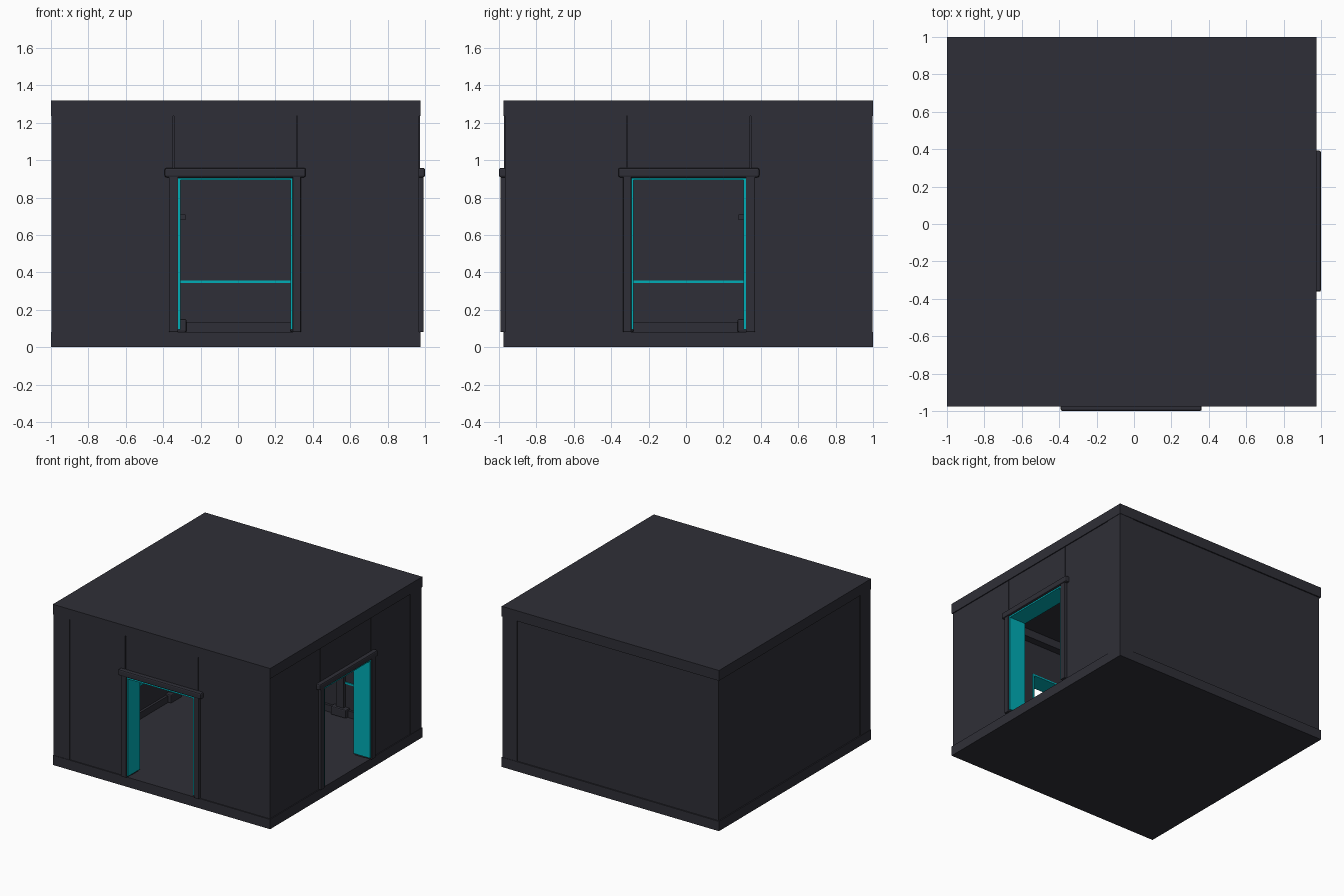
import bpy, bmesh

if "Cube" in bpy.data.objects:
    bpy.data.objects.remove(bpy.data.objects["Cube"])


def material(name, rgb):
    m = bpy.data.materials.new(name)
    m.diffuse_color = (*rgb, 1)
    m.use_nodes = True
    m.node_tree.nodes["Principled BSDF"].inputs["Base Color"].default_value = m.diffuse_color
    return m


DARK = material("charcoal panel", (0.028, 0.028, 0.038))
TEAL = material("teal light", (0.0, 0.42, 0.47))


def box(name, x, y, z, mat=DARK, bevel=0.0):
    bm = bmesh.new()
    bmesh.ops.create_cube(bm, size=1)
    for v in bm.verts:
        v.co = [(r[0] + r[1]) / 2 + c * (r[1] - r[0]) for c, r in zip(v.co, (x, y, z))]
    me = bpy.data.meshes.new(name)
    bm.to_mesh(me)
    bm.free()
    me.materials.append(mat)
    ob = bpy.data.objects.new(name, me)
    bpy.context.collection.objects.link(ob)
    if bevel:
        mod = ob.modifiers.new("soft edges", "BEVEL")
        mod.width = bevel
        mod.segments = 2
    return ob


def pair(name, x, y, z, mat=DARK, bevel=0.0):
    """A part on the front or back, and its copy across the room diagonal."""
    box(name, x, y, z, mat, bevel)
    box(name + "_side", (-y[1], -y[0]), (-x[1], -x[0]), z, mat, bevel)


F, R = 0.08, 1.235          # floor top and ceiling height
DX0, DX1, DZ = -0.32, 0.292, 0.905   # door opening

# Floor and roof slabs
box("floor_slab", (-1, 0.975), (-0.975, 1), (0, F))
box("roof_slab", (-1, 0.975), (-0.975, 1), (R, 1.32))

# Door walls: outer panels with narrow seams over a continuous inner wall
OUT, MID, INN = -0.967, -0.92, -0.84
pair("door_wall_panel_left", (-0.922, -0.348), (OUT, MID), (F, R))
pair("door_wall_panel_top", (-0.342, 0.312), (OUT, MID), (DZ, R))
pair("door_wall_panel_right", (0.318, 0.967), (OUT, MID), (F, R))
pair("inner_wall_left", (-0.95, DX0), (MID, INN), (F, R))
pair("inner_wall_top", (DX0, DX1), (MID, INN), (DZ, R))
pair("inner_wall_right", (DX1, 0.92), (MID, INN), (F, R))

# Plain walls and corner posts
pair("plain_wall", (-0.99, 0.895), (0.85, 0.99), (F, R))
pair("corner_post", (-0.997, -0.928), (-0.972, -0.84), (F, R))
pair("rear_corner_post", (0.90, 0.972), (0.85, 0.997), (F, R))

# Door casing and lintel
pair("door_casing_left", (-0.37, DX0), (-0.993, -0.84), (F, 0.915), DARK, 0.006)
pair("door_casing_right", (DX1, 0.337), (-0.993, -0.84), (F, 0.915), DARK, 0.006)
pair("door_lintel", (-0.392, 0.362), (-1.0, -0.93), (0.908, 0.958), DARK, 0.01)

# Teal door lining
LIN = (-0.985, -0.835)
pair("door_lining_left", (DX0, DX0 + 0.012), LIN, (F + 0.015, DZ), TEAL)
pair("door_lining_right", (DX1 - 0.012, DX1), LIN, (F + 0.015, DZ), TEAL)
pair("door_lining_top", (DX0, DX1), LIN, (DZ - 0.012, DZ), TEAL)

# Interior trim on the plain walls
pair("baseboard", (-0.85, 0.84), (0.83, 0.855), (F, 0.135))
pair("wall_light_strip", (-0.85, 0.84), (0.842, 0.855), (0.342, 0.357), TEAL)
for i, cx in enumerate((-0.345, 0.35)):
    pair(f"pilaster_{i}", (cx - 0.033, cx + 0.033), (0.82, 0.855), (F, R))
    pair(f"pilaster_foot_{i}", (cx - 0.07, cx + 0.07), (0.80, 0.855), (F, 0.15), DARK, 0.008)
    pair(f"pilaster_band_{i}", (cx - 0.065, cx + 0.065), (0.81, 0.855), (0.68, 0.71))

# Ceiling cornices
pair("rear_cornice", (-0.85, 0.84), (0.79, 0.855), (1.17, R))
pair("front_cornice", (-0.85, 0.84), (-0.845, -0.78), (1.17, R))
